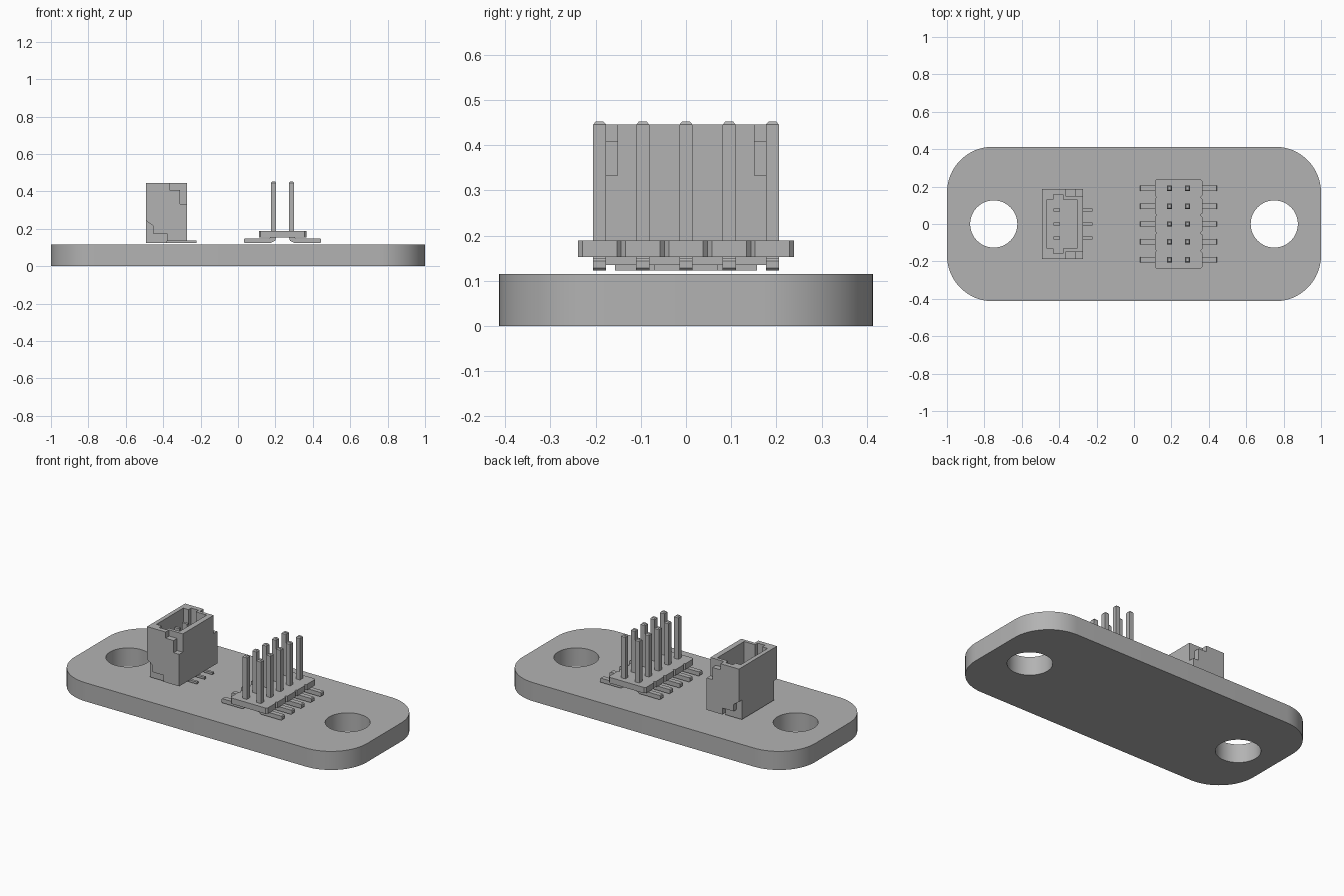
import bpy, bmesh, math

if "Cube" in bpy.data.objects:
    bpy.data.objects.remove(bpy.data.objects["Cube"])

grey = bpy.data.materials.new("grey")
grey.diffuse_color = (0.45, 0.45, 0.45, 1)
grey.use_nodes = True
grey.node_tree.nodes["Principled BSDF"].inputs["Base Color"].default_value = grey.diffuse_color


def finish(name, bm):
    bmesh.ops.recalc_face_normals(bm, faces=bm.faces)
    me = bpy.data.meshes.new(name)
    bm.to_mesh(me)
    bm.free()
    ob = bpy.data.objects.new(name, me)
    bpy.context.collection.objects.link(ob)
    me.materials.append(grey)
    return ob


def add_prism(bm, pts, lo, hi, axis="z"):
    """Extrude a 2D outline: (x, y) along z, or (x, z) along y."""
    place = (lambda p, t: (p[0], p[1], t)) if axis == "z" else (lambda p, t: (p[0], t, p[1]))
    a = [bm.verts.new(place(p, lo)) for p in pts]
    b = [bm.verts.new(place(p, hi)) for p in pts]
    bm.faces.new(a)
    bm.faces.new(b)
    for i in range(len(a)):
        j = (i + 1) % len(a)
        bm.faces.new((a[i], a[j], b[j], b[i]))


def prism(name, pts, lo, hi, axis="z"):
    bm = bmesh.new()
    add_prism(bm, pts, lo, hi, axis)
    return finish(name, bm)


def rect(x0, x1, y0, y1):
    return [(x0, y0), (x1, y0), (x1, y1), (x0, y1)]


def cut(target, cutters):
    """Subtract each cutter, apply the result and delete the cutter."""
    bpy.context.view_layer.objects.active = target
    for c in cutters:
        c.hide_render = True
        m = target.modifiers.new("cut", "BOOLEAN")
        m.operation, m.solver, m.object = "DIFFERENCE", "EXACT", c
        bpy.ops.object.modifier_apply(modifier=m.name)
        bpy.data.objects.remove(c)


def arc(cx, cy, r, a0, a1, n):
    return [(cx + r * math.cos(math.radians(a0 + (a1 - a0) * i / n)),
             cy + r * math.sin(math.radians(a0 + (a1 - a0) * i / n))) for i in range(n + 1)]


# Base plate with rounded corners and two mounting holes
W, H, R = 1.0, 0.413, 0.245
outline = []
for k, (sx, sy) in enumerate([(1, 1), (-1, 1), (-1, -1), (1, -1)]):
    outline += arc(sx * (W - R), sy * (H - R), R, 90 * k, 90 * k + 90, 16)
plate = prism("base_plate", outline, 0, 0.115)
cut(plate, [prism("hole_cutter", arc(x, 0, 0.126, 0, 360, 64)[:-1], -0.1, 0.3)
            for x in (-0.75, 0.75)])
bpy.ops.object.select_all(action="DESELECT")
plate.select_set(True)
bpy.context.view_layer.objects.active = plate
bpy.ops.object.shade_smooth_by_angle(angle=math.radians(30))

# Pin header body: scalloped outline, one bay per pin row
CX, PITCH = 0.238, 0.0955
side = []
for i in range(-2, 3):
    y = i * PITCH
    side += [(0.117, y - 0.0477), (0.127, y - 0.038), (0.127, y + 0.038), (0.117, y + 0.0477)]
side = [p for i, p in enumerate(side) if i == 0 or p[1] - side[i - 1][1] > 1e-6]
body = [(CX + x, y) for x, y in side] + [(CX - x, y) for x, y in reversed(side)]
prism("header_body", body, 0.153, 0.189)

# Header pins: tapered post plus bent foot on each side
posts, feet = bmesh.new(), bmesh.new()
P = 0.0145
for s in (-1, 1):
    px = CX + s * 0.048
    for i in range(-2, 3):
        y = i * PITCH
        add_prism(posts, rect(px - P, px + P, y - P, y + P), 0.15, 0.445)
        top = max(posts.faces, key=lambda f: f.calc_center_median().z if abs(
            f.calc_center_median().y - y) < 0.001 and abs(f.calc_center_median().x - px) < 0.001 else -1)
        new = bmesh.ops.extrude_face_region(posts, geom=[top])["geom"]
        posts.faces.remove(top)
        for v in [g for g in new if isinstance(g, bmesh.types.BMVert)]:
            v.co = (px + (v.co.x - px) * 0.6, y + (v.co.y - y) * 0.6, 0.452)
        prof = [(0.207, 0.128), (0.202, 0.123), (0.066, 0.123), (0.048 - P + 0.006, 0.136),
                (0.048 - P, 0.156), (0.048 + P, 0.156), (0.07, 0.149), (0.202, 0.149), (0.207, 0.144)]
        add_prism(feet, [(CX + s * x, z) for x, z in prof], y - P, y + P, "y")
finish("header_posts", posts)
finish("header_feet", feet)

# Socket housing with hollow interior, side slots and stepped corner notches
housing = prism("socket_housing", [(-0.492, 0.123), (-0.38, 0.123), (-0.38, 0.135), (-0.272, 0.135),
                                   (-0.272, 0.446), (-0.492, 0.446)], -0.186, 0.186, "y")
cutters = [prism("cavity_cutter", rect(-0.466, -0.306, -0.131, 0.131), 0.19, 0.6)]
upper = [(-0.365, 0.6), (-0.365, 0.408), (-0.31, 0.408), (-0.31, 0.333), (-0.2, 0.333), (-0.2, 0.6)]
lower = [(-0.6, 0.31), (-0.492, 0.243), (-0.455, 0.218), (-0.455, 0.175), (-0.38, 0.175),
         (-0.38, 0.05), (-0.6, 0.05)]
for s in (-1, 1):
    cutters.append(prism("slot_cutter", rect(-0.43, -0.38, *sorted((s * 0.12, s * 0.157))), 0.19, 0.6))
    cutters.append(prism("upper_notch_cutter", upper, *sorted((s * 0.151, s * 0.3)), "y"))
    cutters.append(prism("lower_notch_cutter", lower, *sorted((s * 0.157, s * 0.3)), "y"))
cut(housing, cutters)

# Socket contacts inside and solder leads outside
contacts, leads = bmesh.new(), bmesh.new()
for y in (-0.076, 0, 0.076):
    add_prism(contacts, rect(-0.43, -0.395, y - 0.008, y + 0.008), 0.18, 0.39)
    add_prism(leads, rect(-0.39, -0.223, y - 0.008, y + 0.008), 0.123, 0.136)
finish("socket_contacts", contacts)
finish("solder_leads", leads)
